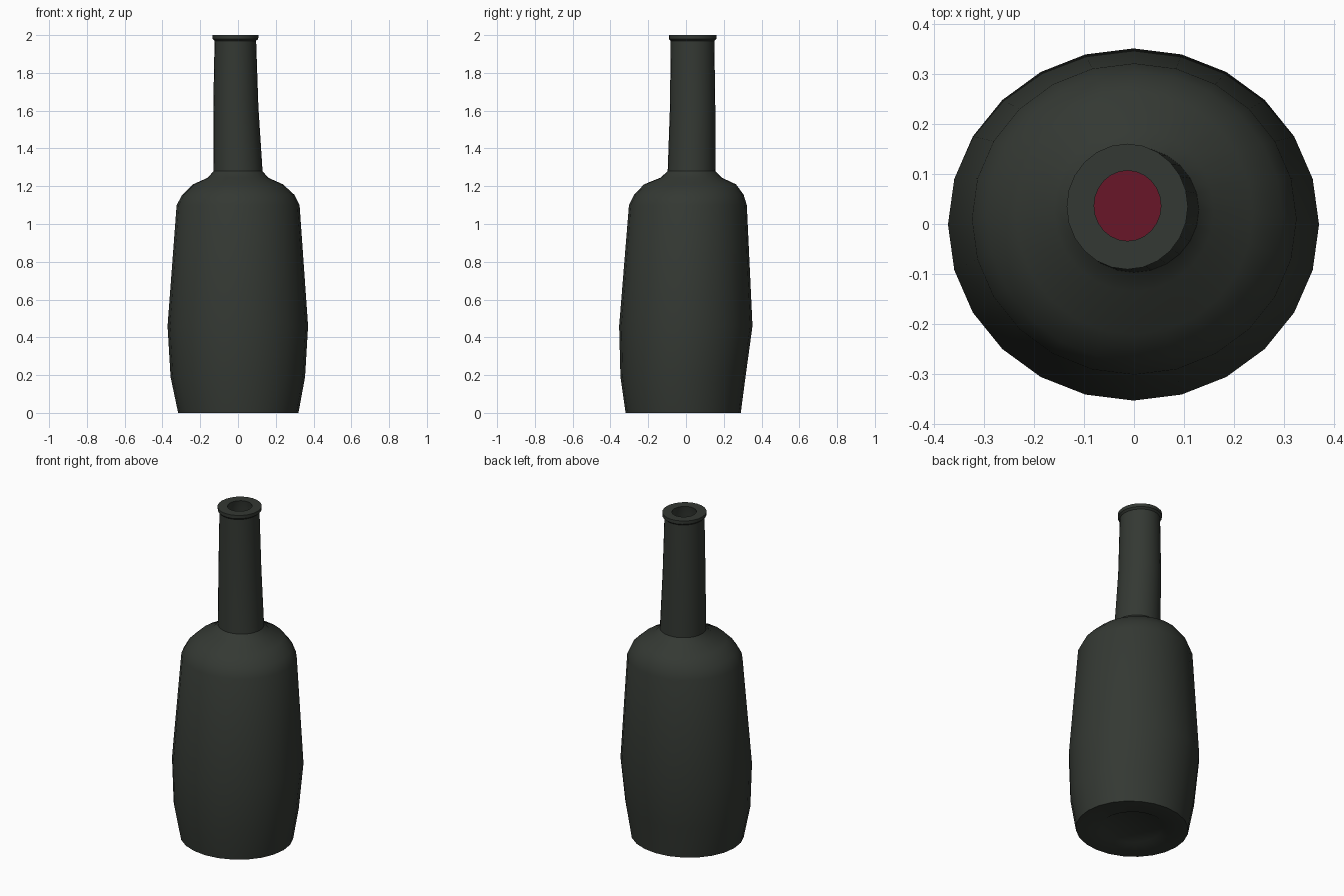
import bpy, bmesh
from math import sin, cos, tau, radians

SIDES = 24


def material(name, color):
    m = bpy.data.materials.new(name)
    m.diffuse_color = (*color, 1)
    return m


def lofted(name, rings, mat, cap_start=False, cap_end=False):
    """Skin a stack of rings: (z, x_min, x_max, y_min, y_max)."""
    bm = bmesh.new()
    loops = []
    for z, x0, x1, y0, y1 in rings:
        cx, cy, rx, ry = (x0 + x1) / 2, (y0 + y1) / 2, (x1 - x0) / 2, (y1 - y0) / 2
        loops.append([bm.verts.new((cx + rx * cos(tau * i / SIDES),
                                    cy + ry * sin(tau * i / SIDES), z))
                      for i in range(SIDES)])
    for a, b in zip(loops, loops[1:]):
        for i in range(SIDES):
            j = (i + 1) % SIDES
            bm.faces.new((a[i], a[j], b[j], b[i]))
    if cap_start:
        bm.faces.new(loops[0][::-1])
    if cap_end:
        bm.faces.new(loops[-1])
    mesh = bpy.data.meshes.new(name)
    bm.to_mesh(mesh)
    bm.free()
    mesh.materials.append(mat)
    obj = bpy.data.objects.new(name, mesh)
    bpy.context.collection.objects.link(obj)
    bpy.ops.object.select_all(action='DESELECT')
    obj.select_set(True)
    bpy.context.view_layer.objects.active = obj
    bpy.ops.object.shade_smooth_by_angle(angle=radians(35))
    return obj


glass = material("dark_glass", (0.034, 0.040, 0.033))
wine = material("red_wine", (0.14, 0.008, 0.021))

# Bottle: underside dimple, body, shoulder, leaning neck, lip, then inner wall
lofted("bottle", [
    (0.012, -0.17, 0.17, -0.185, 0.155),
    (0.00, -0.19, 0.19, -0.205, 0.175),
    (0.00, -0.317, 0.32, -0.32, 0.29),
    (0.19, -0.357, 0.355, -0.347, 0.315),
    (0.46, -0.373, 0.371, -0.354, 0.352),
    (1.10, -0.325, 0.326, -0.302, 0.322),
    (1.155, -0.295, 0.298, -0.275, 0.305),
    (1.21, -0.238, 0.238, -0.222, 0.265),
    (1.245, -0.16, 0.16, -0.135, 0.19),
    (1.28, -0.13, 0.13, -0.097, 0.155),
    (1.62, -0.131, 0.108, -0.085, 0.155),
    (1.97, -0.124, 0.096, -0.081, 0.15),
    (1.98, -0.134, 0.107, -0.091, 0.161),
    (2.00, -0.135, 0.108, -0.091, 0.161),
    (2.00, -0.08, 0.054, -0.034, 0.107),
    (1.95, -0.09, 0.064, -0.045, 0.117),
    (1.28, -0.105, 0.105, -0.072, 0.13),
    (1.21, -0.21, 0.21, -0.195, 0.235),
    (1.08, -0.30, 0.30, -0.275, 0.295),
], glass, cap_start=True)

# Wine filling the body
lofted("wine", [
    (0.03, -0.29, 0.29, -0.295, 0.265),
    (0.46, -0.34, 0.34, -0.325, 0.32),
    (1.08, -0.30, 0.30, -0.275, 0.295),
], wine, cap_start=True, cap_end=True)
